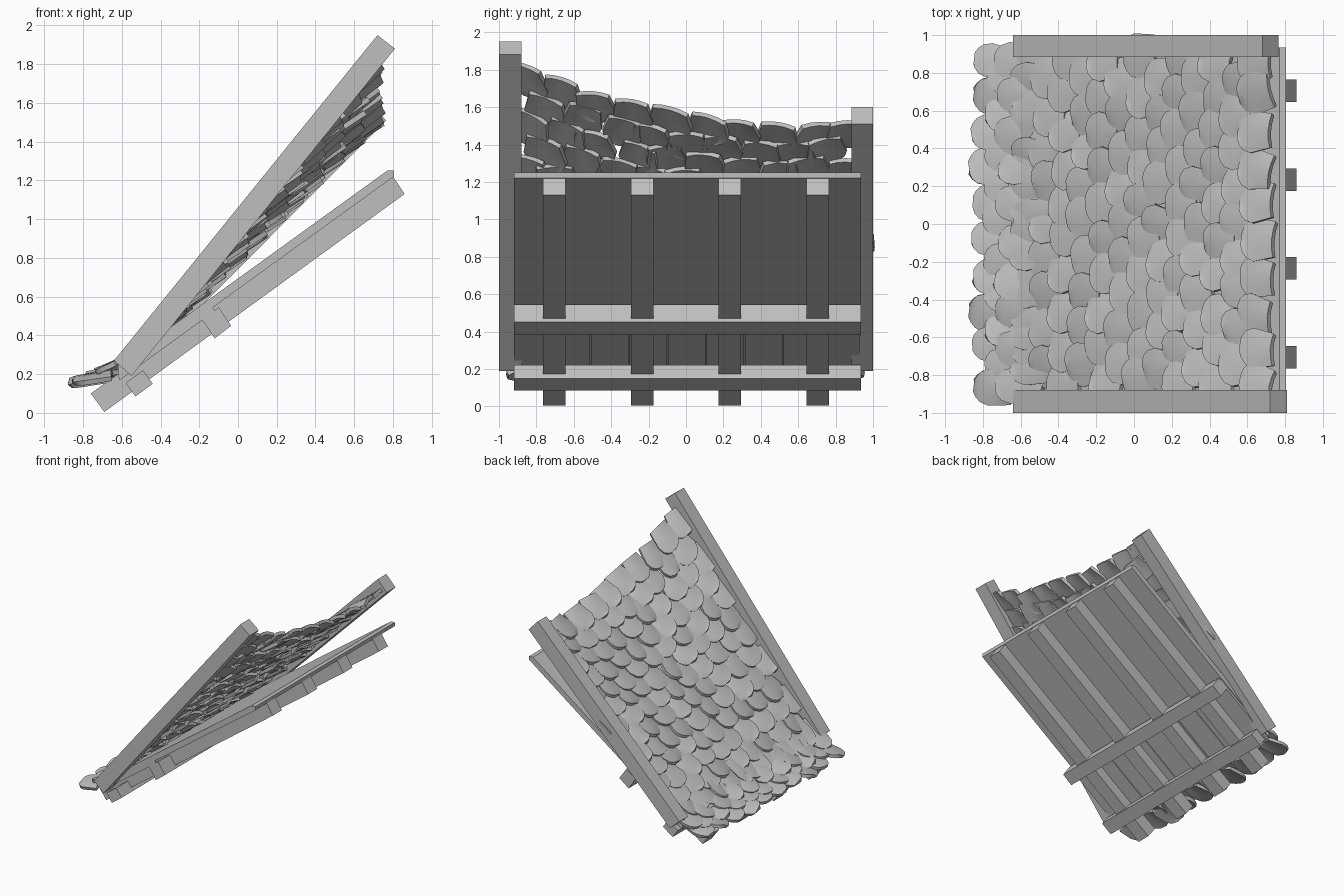
import bpy, bmesh, math, random
from mathutils import Vector, Matrix

random.seed(4)
cube = bpy.data.objects.get("Cube")
if cube:
    bpy.data.objects.remove(cube, do_unlink=True)

grey = bpy.data.materials.new("plain_grey")
grey.use_nodes = True
grey.diffuse_color = (0.52, 0.52, 0.52, 1)
grey.node_tree.nodes["Principled BSDF"].inputs["Base Color"].default_value = grey.diffuse_color


def finish(name, bm):
    mesh = bpy.data.meshes.new(name)
    bm.to_mesh(mesh)
    bm.free()
    mesh.materials.append(grey)
    obj = bpy.data.objects.new(name, mesh)
    bpy.context.collection.objects.link(obj)
    return obj


def prism(name, profile, y0, y1):
    """Extrude an x-z outline between two y positions."""
    bm = bmesh.new()
    face = bm.faces.new([bm.verts.new((x, y0, z)) for x, z in profile])
    out = bmesh.ops.extrude_face_region(bm, geom=[face])
    moved = [v for v in out["geom"] if isinstance(v, bmesh.types.BMVert)]
    bmesh.ops.translate(bm, verts=moved, vec=(0, y1 - y0, 0))
    bmesh.ops.recalc_face_normals(bm, faces=bm.faces)
    finish(name, bm)


# Side rails at different pitches
prism("front_rail", [(-.55, .19), (.81, 1.88), (.72, 1.95), (-.64, .27)], -1, -.88)
prism("back_rail", [(-.55, .19), (.765, 1.51), (.68, 1.6), (-.64, .27)], .885, 1)

# Underside deck, rafters, cross beams and planks
prism("deck_sheet", [(-.62, .19), (.805, 1.22), (.805, 1.25), (.77, 1.25), (-.62, .246)], -.92, .935)
for i in range(4):
    y = -.705 + i * .47
    prism(f"rafter_{i + 1}", [(-.69, .005), (.86, 1.13), (.8, 1.22), (-.76, .1)], y - .06, y + .06)
prism("upper_cross_beam", [(-.12, .385), (-.035, .45), (-.1, .545), (-.185, .48)], -.92, .935)
prism("lower_cross_beam", [(-.53, .085), (-.44, .15), (-.49, .22), (-.58, .155)], -.92, .935)
for i in range(9):
    y = -.92 + i * .206
    prism(f"plank_{i + 1}", [(-.61, .17), (-.12, .525), (-.13, .55), (-.62, .195)], y, y + .2)


# Twisted roof surface that flattens at the eave
def surface(x, y):
    if x < -.6:
        return Vector((x, y, .22 + .36 * (x + .6)))
    ridge = 1.58 - .175 * y + .15 * y * y
    return Vector((x, y, .22 + (ridge - .22) * (x + .6) / 1.35))


def add_tile(bm, x, y, run, half, lift):
    """One domed, round-tipped tile laid up the slope from its tip."""
    tip, top = surface(x, y), surface(x + run, y)
    along = top - tip
    length = along.length
    along.normalize()
    across = (surface(x, y + .05) - surface(x, y - .05)).normalized()
    normal = along.cross(across).normalized()
    turn = Matrix.Rotation(random.uniform(-.16, .16), 3, normal)
    along, across = turn @ along, turn @ across
    roll = random.uniform(-.018, .018)
    rows = []
    for v in (.02, .08, .2, .42, .7, 1):
        if v < .42:
            width = half * math.sqrt(1 - (1 - v / .42) ** 2)
        else:
            width = half * (1 - .35 * (v - .42))
        row = []
        for c in (-1, -.5, 0, .5, 1):
            up = lift * (1 - v) - .01 * v + .018 * (1 - c * c) * v + roll * c
            row.append(bm.verts.new(tip + along * length * v + across * width * c + normal * up))
        rows.append(row)
    for a, b in zip(rows, rows[1:]):
        for k in range(4):
            bm.faces.new((a[k], b[k], b[k + 1], a[k + 1]))


def lay_tiles(name, tips, run, half, lift):
    """Staggered rows: ten tiles, then nine set into the gaps."""
    bm = bmesh.new()
    for r, x in enumerate(tips):
        odd = r % 2
        for j in range(10 - odd):
            add_tile(bm, x + random.uniform(-.015, .015),
                     -.845 + odd * .095 + j * .19 + random.uniform(-.014, .014),
                     run, half * random.uniform(.95, 1.06), lift)
    obj = finish(name, bm)
    solid = obj.modifiers.new("thickness", "SOLIDIFY")
    solid.thickness = .026
    solid.offset = 0
    bpy.ops.object.select_all(action="DESELECT")
    obj.select_set(True)
    bpy.context.view_layer.objects.active = obj
    bpy.ops.object.modifier_apply(modifier="thickness")
    bpy.ops.object.shade_smooth_by_angle(angle=math.radians(40))


lay_tiles("roof_tiles", [-.62 + i * .1 for i in range(13)], .15, .113, .03)
lay_tiles("eave_tiles", [-.85 + i * .07 for i in range(4)], .19, .095, .03)
